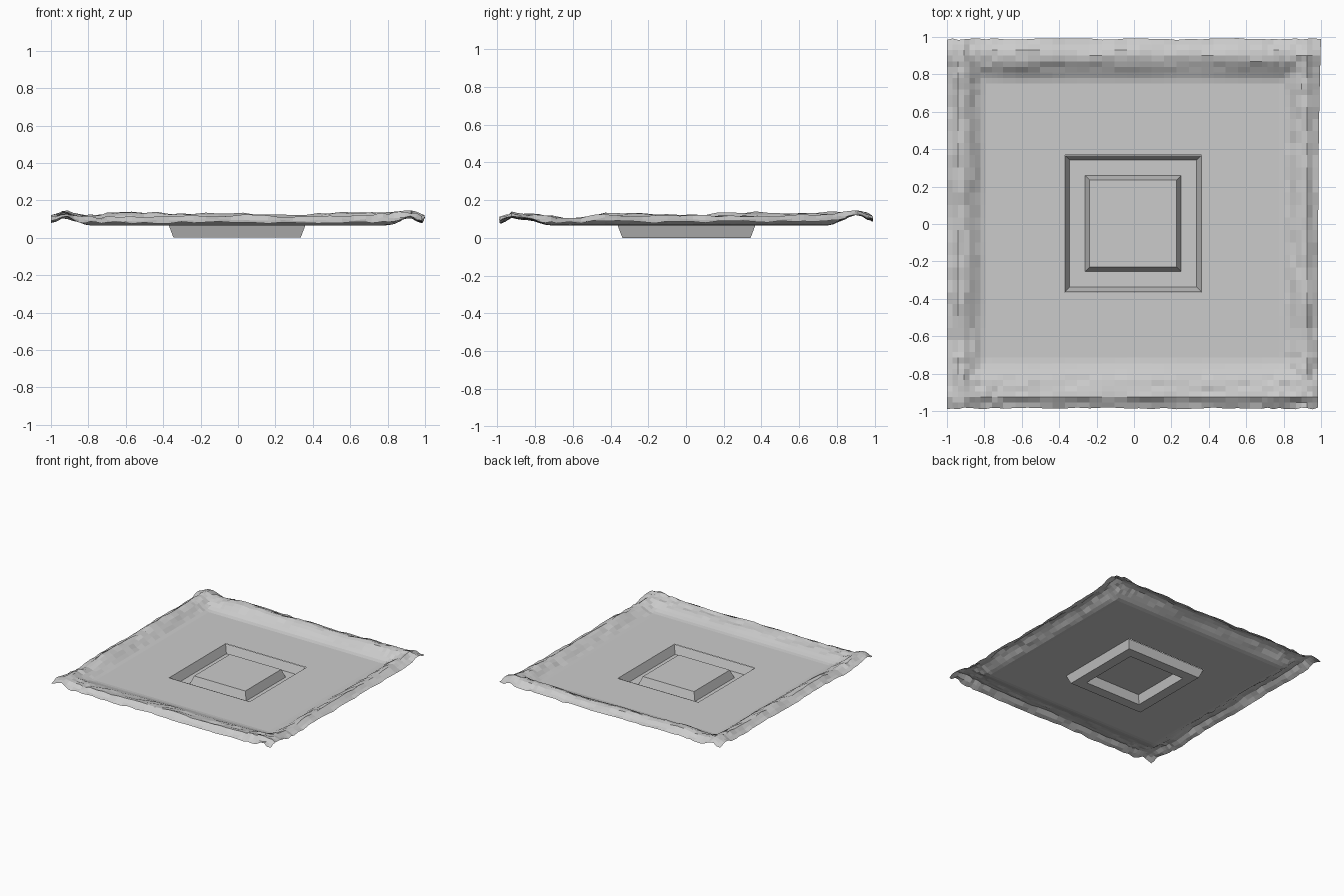
import bpy, bmesh, math, random

if "Cube" in bpy.data.objects:
    bpy.data.objects.remove(bpy.data.objects["Cube"])

random.seed(4)
GROUND = 0.066


def lerp(table, t):
    """Smoothly read a value from a list of (position, value) points."""
    if t <= table[0][0]:
        return table[0][1]
    for (a, va), (b, vb) in zip(table, table[1:]):
        if t <= b:
            k = (t - a) / (b - a)
            return va + (vb - va) * k * k * (3 - 2 * k)
    return table[-1][1]


def finish(name, bm):
    bmesh.ops.recalc_face_normals(bm, faces=bm.faces)
    if sum(f.normal.z * f.calc_area() for f in bm.faces) < 0:
        bmesh.ops.reverse_faces(bm, faces=bm.faces)
    mesh = bpy.data.meshes.new(name)
    bm.to_mesh(mesh)
    bm.free()
    obj = bpy.data.objects.new(name, mesh)
    bpy.context.collection.objects.link(obj)


# Crest height above the ground along each border
CREST = {
    "front": [(-.93, .06), (-.75, .045), (-.5, .042), (-.2, .05), (0, .054), (.3, .044), (.6, .05), (.93, .07)],
    "back": [(-.93, .075), (-.8, .055), (-.6, .076), (-.3, .06), (0, .066), (.3, .054), (.6, .07), (.93, .077)],
    "left": [(-.9, .066), (-.6, .04), (-.4, .066), (-.2, .064), (0, .055), (.25, .072), (.6, .064), (.9, .076)],
    "right": [(-.9, .06), (-.6, .036), (-.45, .056), (-.2, .048), (.1, .05), (.4, .052), (.7, .06), (.9, .074)],
}
# Cross-section of the border: share of crest by distance from the edge
SECTION = {
    "front": [(0, .45), (.06, 1), (.12, .8), (.27, 0)],
    "back": [(0, .65), (.09, 1), (.24, 0)],
    "left": [(0, .6), (.07, 1), (.21, 0)],
    "right": [(0, .5), (.07, 1), (.2, 0)],
}


def height(x, y):
    spots = {"front": (x, y + .985), "back": (x, .99 - y),
             "left": (y, x + 1), "right": (y, .99 - x)}
    lifts = [lerp(CREST[s], t) * lerp(SECTION[s], max(d, 0)) for s, (t, d) in spots.items()]
    lip = min(d for _, d in spots.values())
    lift = max(lifts)
    if lip < .06:                                   # drooping outer lip
        lift *= .72 + .28 * lip / .06
    if lip < .17:                                   # rough folds
        lift += random.uniform(-.006, .006)
    return GROUND + max(lift, 0)


def stops(lo, a, b, hi):
    def span(p, q, n):
        return [p + (q - p) * i / n for i in range(n)]
    return (span(lo, lo + .3, 10) + span(lo + .3, a, 5) + span(a, b, 11)
            + span(b, hi - .3, 5) + span(hi - .3, hi, 10) + [hi])


# Ground sheet with wavy border and a square opening
HX, HY = (-.37, .36), (-.365, .37)
xs, ys = stops(-1, *HX, .985), stops(-.985, *HY, .99)
bm = bmesh.new()
grid = []
for y in ys:
    row = []
    for x in xs:
        px = x + (.015 * max(0, y) ** 2 if x == xs[-1] else 0)
        py = y + (random.uniform(-.006, .004) if y in (ys[0], ys[-1]) else 0)
        row.append(bm.verts.new((px, py, height(x, y))))
    grid.append(row)
for j in range(len(ys) - 1):
    for i in range(len(xs) - 1):
        cx, cy = (xs[i] + xs[i + 1]) / 2, (ys[j] + ys[j + 1]) / 2
        if not (HX[0] < cx < HX[1] and HY[0] < cy < HY[1]):
            bm.faces.new((grid[j][i], grid[j][i + 1], grid[j + 1][i + 1], grid[j + 1][i]))
bmesh.ops.delete(bm, geom=[v for v in bm.verts if not v.link_faces], context='VERTS')
finish("ground_sheet", bm)

# Sunken square channel around a raised block
bm = bmesh.new()
rings = []
for r, z in ((.365, GROUND), (.34, 0), (.256, 0), (.232, GROUND)):
    rings.append([bm.verts.new((-.005 + sx * r, .0025 + sy * r, z))
                  for sx, sy in ((-1, -1), (1, -1), (1, 1), (-1, 1))])
for a, b in zip(rings, rings[1:]):
    for i in range(4):
        k = (i + 1) % 4
        bm.faces.new((a[i], a[k], b[k], b[i]))
bm.faces.new(rings[-1])
finish("channel_and_block", bm)
